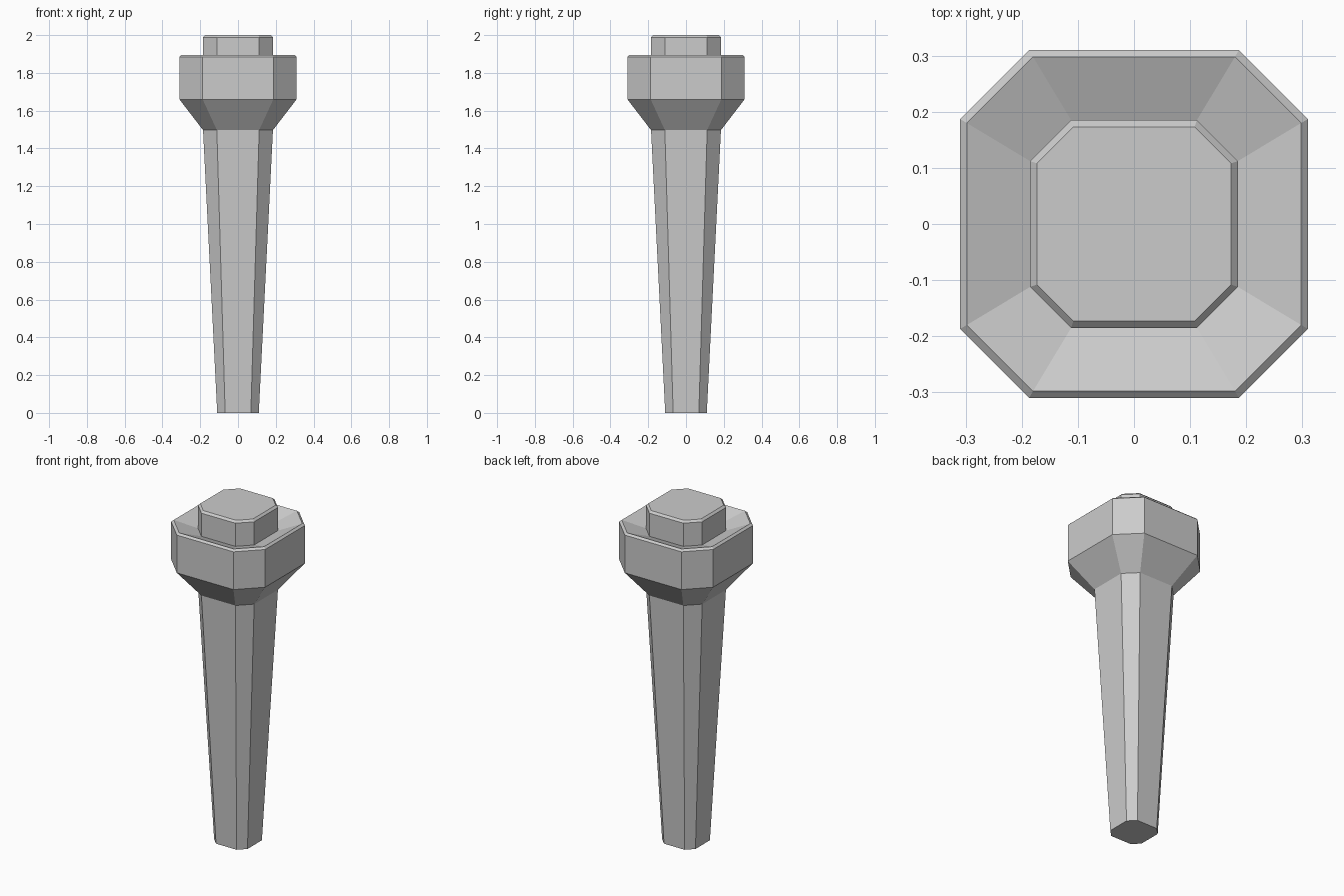
import bpy, bmesh

if "Cube" in bpy.data.objects:
    bpy.data.objects.remove(bpy.data.objects["Cube"])


def octagon(bm, half, corner, z):
    """Ring of eight points: a square with chamfered corners."""
    pts = [(half, -corner), (half, corner), (corner, half), (-corner, half),
           (-half, corner), (-half, -corner), (-corner, -half), (corner, -half)]
    return [bm.verts.new((x, y, z)) for x, y in pts]


def loft(name, profile):
    """Skin chamfered-square rings from bottom to top and cap both ends."""
    bm = bmesh.new()
    rings = [octagon(bm, *p) for p in profile]
    for a, b in zip(rings, rings[1:]):
        for i in range(8):
            j = (i + 1) % 8
            bm.faces.new((a[i], a[j], b[j], b[i]))
    bm.faces.new(rings[0][::-1])
    bm.faces.new(rings[-1])
    mesh = bpy.data.meshes.new(name)
    bm.to_mesh(mesh)
    bm.free()
    obj = bpy.data.objects.new(name, mesh)
    bpy.context.collection.objects.link(obj)
    return obj


# (half width, half flat length, height), following the continuous outer skin
loft("tapered_post", [
    (0.110, 0.068, 0.0),     # foot of the shaft
    (0.185, 0.112, 1.497),   # neck
    (0.310, 0.187, 1.66),    # flared underside of the collar
    (0.310, 0.187, 1.885),   # collar wall
    (0.298, 0.180, 1.896),   # bevelled rim
    (0.185, 0.112, 1.85),    # dished collar top
    (0.185, 0.112, 1.988),   # raised plug
    (0.173, 0.108, 2.0),     # bevelled plug top
])
